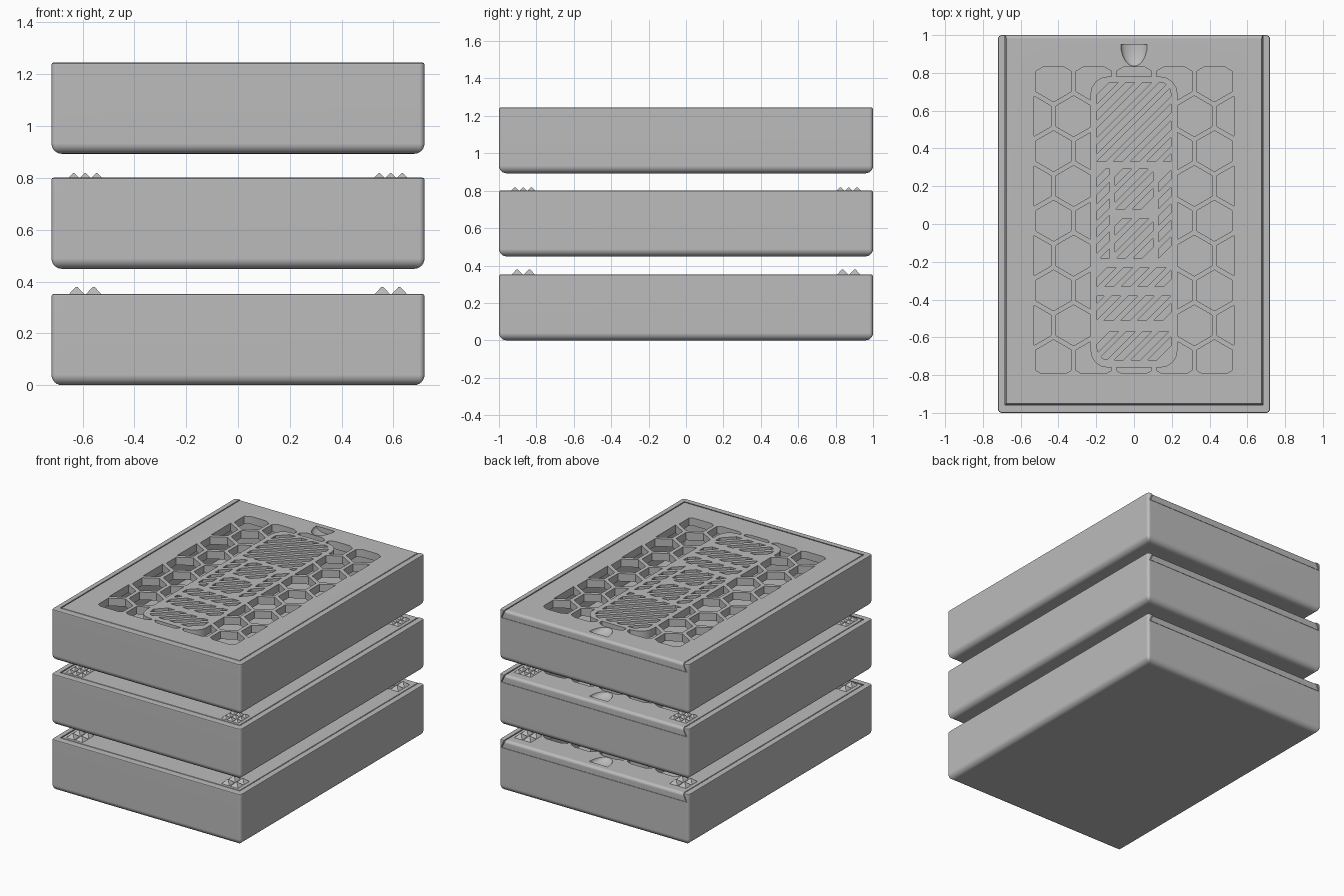
import bpy, bmesh, math
from mathutils import Matrix

cube = bpy.data.objects.get("Cube")
if cube:
    bpy.data.objects.remove(cube, do_unlink=True)

H = 0.352            # height of one box
LID = 0.055          # lid thickness
LEVELS = [0, 0.449, 0.893]
NAMES = ["lower", "middle", "upper"]

grey = bpy.data.materials.new("plain grey")
grey.use_nodes = True
grey.diffuse_color = (0.5, 0.5, 0.5, 1)
for node in grey.node_tree.nodes:
    if node.type == 'BSDF_PRINCIPLED':
        node.inputs["Base Color"].default_value = (0.5, 0.5, 0.5, 1)


def finish(bm, name):
    bmesh.ops.remove_doubles(bm, verts=bm.verts, dist=1e-5)
    bmesh.ops.recalc_face_normals(bm, faces=bm.faces)
    mesh = bpy.data.meshes.new(name)
    bm.to_mesh(mesh)
    bm.free()
    mesh.materials.append(grey)
    obj = bpy.data.objects.new(name, mesh)
    bpy.context.collection.objects.link(obj)
    return obj


def loft(bm, rings):
    """Skin a stack of equal-length rings and cap both ends."""
    loops = [[bm.verts.new(p) for p in ring] for ring in rings]
    n = len(loops[0])
    for a, b in zip(loops, loops[1:]):
        for i in range(n):
            j = (i + 1) % n
            bm.faces.new((a[i], a[j], b[j], b[i]))
    bm.faces.new(loops[0][::-1])
    bm.faces.new(loops[-1])


def rounded_rect(x0, x1, y0, y1, r, steps=4):
    pts = []
    corners = [(x1 - r, y1 - r), (x0 + r, y1 - r), (x0 + r, y0 + r), (x1 - r, y0 + r)]
    for q, (cx, cy) in enumerate(corners):
        for s in range(steps + 1):
            a = math.pi / 2 * (q + s / steps)
            pts.append((cx + r * math.cos(a), cy + r * math.sin(a)))
    return pts


def rect(x0, x1, y0, y1):
    return [(x0, y0), (x1, y0), (x1, y1), (x0, y1)]


def clip(poly, window):
    """Keep the part of poly inside a convex anticlockwise window."""
    for (ax, ay), (bx, by) in zip(window, window[1:] + window[:1]):
        def side(p):
            return (bx - ax) * (p[1] - ay) - (by - ay) * (p[0] - ax)
        out = []
        for p, q in zip(poly, poly[1:] + poly[:1]):
            sp, sq = side(p), side(q)
            if sp >= 0:
                out.append(p)
            if sp * sq < 0:
                t = sp / (sp - sq)
                out.append((p[0] + t * (q[0] - p[0]), p[1] + t * (q[1] - p[1])))
        poly = out
        if len(poly) < 3:
            return []
    return poly


def area(poly):
    return abs(sum(p[0] * q[1] - q[0] * p[1] for p, q in zip(poly, poly[1:] + poly[:1]))) / 2


def prisms(polys, z0, z1, name):
    bm = bmesh.new()
    for poly in polys:
        loft(bm, [[(x, y, z) for x, y in poly] for z in (z0, z1)])
    return finish(bm, name)


def dovetail(gap, z0, z1, back, name, back_round=0):
    """Sliding wedge, wider at the bottom than at the top."""
    bm = bmesh.new()
    rings = []
    for z in (z0, z1):
        lean = 0.44 * (H - z)
        w = 0.676 + lean + gap
        rings.append([(x, y, z) for x, y in rect(-w, w, -0.95 - lean - gap, back)])
    loft(bm, rings)
    if back_round:
        edge = [e for e in bm.edges if all(v.co.y > back - 0.001 and v.co.z > z1 - 0.001 for v in e.verts)]
        bmesh.ops.bevel(bm, geom=edge, offset=back_round, segments=4, profile=0.5, affect='EDGES')
    return finish(bm, name)


def cut(obj, cutter):
    cutter.hide_render = True
    mod = obj.modifiers.new("cut", 'BOOLEAN')
    mod.operation, mod.solver, mod.object = 'DIFFERENCE', 'EXACT', cutter
    bpy.context.view_layer.objects.active = obj
    bpy.ops.object.modifier_apply(modifier=mod.name)
    bpy.data.objects.remove(cutter, do_unlink=True)


def smooth(obj):
    bpy.ops.object.select_all(action='DESELECT')
    obj.select_set(True)
    bpy.context.view_layer.objects.active = obj
    bpy.ops.object.shade_smooth_by_angle(angle=math.radians(30))


# Tray: rounded shell, hollowed, with a dovetail slot open at the back
profile = []
for s in range(7):
    a = math.pi / 2 * s / 6
    profile.append((0.04 * (1 - math.sin(a)), 0.04 * (1 - math.cos(a))))
profile += [(0, H - 0.008), (0.0025, H - 0.0025), (0.008, H)]
bm = bmesh.new()
loft(bm, [[(x, y, z) for x, y in rounded_rect(-0.72 + i, 0.72 - i, -1 + i, 1 - i, max(0.02 - i, 0.003))]
          for i, z in profile])
tray = finish(bm, "lower_tray")
cut(tray, prisms([rounded_rect(-0.66, 0.66, -0.94, 0.94, 0.03)], 0.045, H - LID + 0.01, "cavity_cutter"))
cut(tray, dovetail(0.007, H - LID, H + 0.02, 1.2, "slot_cutter"))
smooth(tray)

# Lid: sliding plate
lid = dovetail(0, H - LID + 0.002, H, 1.0, "lower_lid", back_round=0.02)

# Honeycomb openings around the central panel
PITCH = 0.213
ROW = PITCH * math.sqrt(3) / 2
window = rect(-0.53, 0.53, -0.79, 0.83)
hexes = []
for k in range(-4, 5):
    for c in range(-3, 4):
        cx, cy = (c + 0.5 * (k % 2)) * PITCH, 0.017 + k * ROW
        cell = [(cx + 0.108 * math.sin(a), cy + 0.108 * math.cos(a))
                for a in (math.pi / 3 * i for i in range(6))]
        cell = clip(cell, window)
        if cell and area(cell) > 0.001:
            hexes.append(cell)
honeycomb = prisms(hexes, H - 0.1, H + 0.1, "honeycomb_cutter")
cut(honeycomb, prisms([rounded_rect(-0.23, 0.23, -0.76, 0.78, 0.09)], 0, 1, "panel_cutter"))
cut(lid, honeycomb)

# Diagonal slots inside the central panel
opening = rounded_rect(-0.195, 0.195, -0.72, 0.75, 0.06)
fields = [rect(-0.2, 0.2, 0.33, 0.76), rect(-0.2, -0.13, -0.18, 0.29),
          rect(-0.1, 0.1, 0.08, 0.29), rect(-0.1, 0.1, -0.18, 0.03),
          rect(0.13, 0.2, -0.18, 0.29), rect(-0.2, 0.2, -0.33, -0.23),
          rect(-0.2, 0.2, -0.51, -0.38), rect(-0.2, 0.2, -0.73, -0.57)]
slots = []
for i in range(-11, 12):
    c = i * 0.088
    stripe = [(c - 1, -1), (c - 0.952, -1), (c + 1.048, 1), (c + 1, 1)]
    for field in fields:
        slot = clip(clip(stripe, opening), field)
        if slot and area(slot) > 0.0006:
            slots.append(slot)
cut(lid, prisms(slots, H - 0.1, H + 0.1, "slot_cutter"))

# Thumb notch near the back edge
bm = bmesh.new()
bmesh.ops.create_uvsphere(bm, u_segments=24, v_segments=12, radius=1)
bmesh.ops.delete(bm, geom=[v for v in bm.verts if v.co.y > 0.001], context='VERTS')
bmesh.ops.holes_fill(bm, edges=[e for e in bm.edges if e.is_boundary], sides=0)
bmesh.ops.transform(bm, verts=bm.verts,
                    matrix=Matrix.Translation((0, 0.95, H)) @ Matrix.Diagonal((0.07, 0.115, 0.035, 1)))
cut(lid, finish(bm, "notch_cutter"))
smooth(lid)

for part in (tray, lid):
    part.modifiers.new("even shading", 'WEIGHTED_NORMAL').keep_sharp = True

# Stack: repeat the tray and lid on each level
for name, z in zip(NAMES[1:], LEVELS[1:]):
    for part, label in ((tray, "tray"), (lid, "lid")):
        copy = part.copy()
        copy.name = f"{name}_{label}"
        copy.location.z = z
        bpy.context.collection.objects.link(copy)


# Corner studs: grids of small pyramids on the two lower lids
def studs(name, z, count, pitch, width, height):
    bm = bmesh.new()
    for sx in (-1, 1):
        for sy in (-1, 1):
            for i in range(count):
                for j in range(count):
                    x = sx * 0.59 + (i - (count - 1) / 2) * pitch
                    y = sy * 0.87 + (j - (count - 1) / 2) * pitch
                    h = width / 2
                    t = h * 0.15
                    loft(bm, [[(px, py, pz) for px, py in rect(x - r, x + r, y - r, y + r)]
                              for r, pz in ((h, z - 0.002), (h, z), (t, z + height))])
    finish(bm, name)


studs("lower_corner_studs", H, 2, 0.066, 0.058, 0.026)
studs("middle_corner_studs", LEVELS[1] + H, 3, 0.044, 0.04, 0.017)
